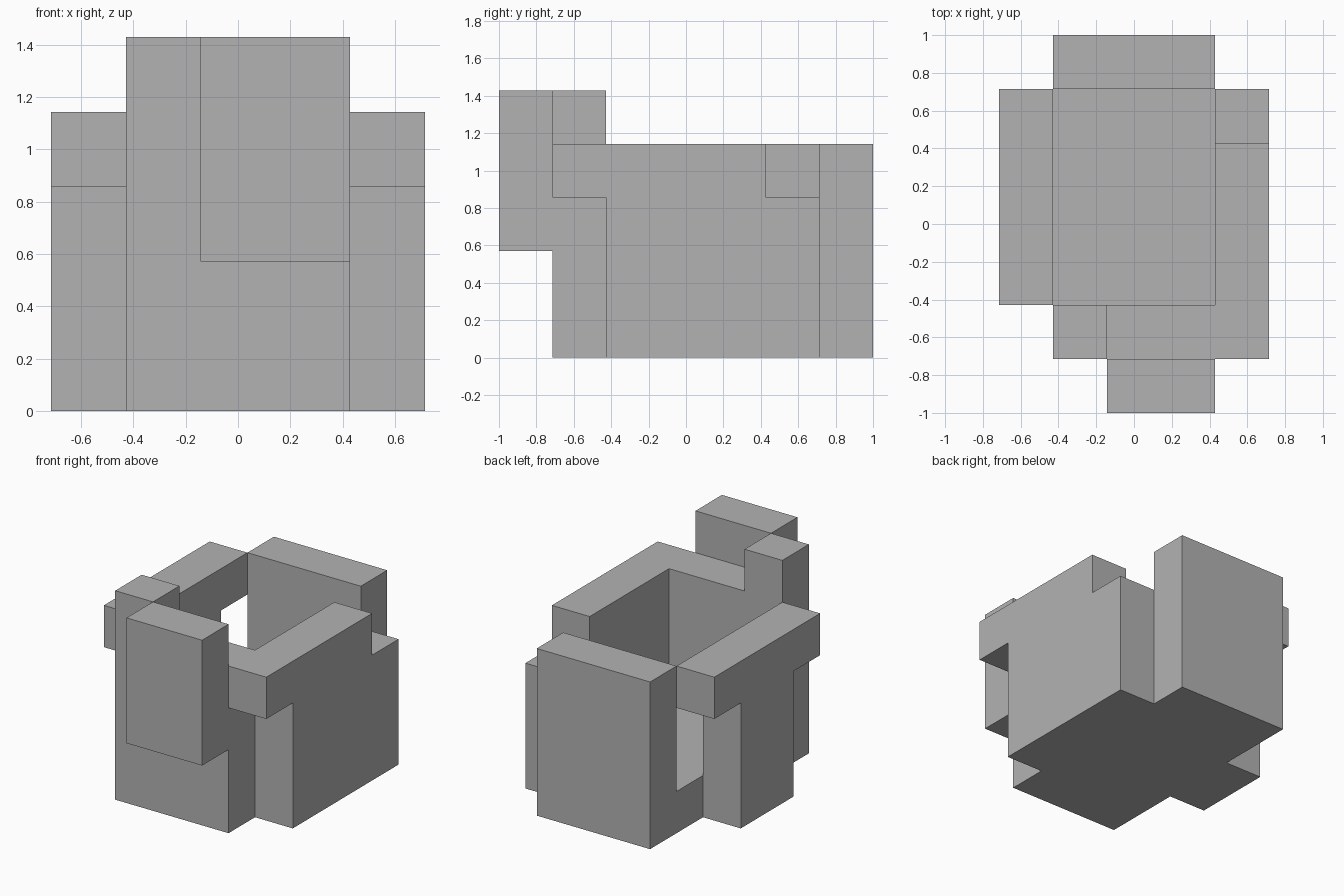
import bpy, bmesh

if "Cube" in bpy.data.objects:
    bpy.data.objects.remove(bpy.data.objects["Cube"])

U = 2 / 7  # size of one block

grey = bpy.data.materials.new("plain_grey")
grey.use_nodes = True
colour = (0.45, 0.45, 0.45, 1)
grey.diffuse_color = colour
grey.node_tree.nodes["Principled BSDF"].inputs["Base Color"].default_value = colour


def prism(name, axis, profile, start, end):
    """Extrude a profile, given in blocks, along the x or y axis."""
    def place(point, depth):
        a, z = point
        x, y = (depth, a) if axis == "x" else (a, depth)
        return (x * U, y * U, z * U)

    bm = bmesh.new()
    face = bm.faces.new([bm.verts.new(place(p, start)) for p in profile])
    grown = bmesh.ops.extrude_face_region(bm, geom=[face])
    shift = (end - start) * U
    bmesh.ops.translate(
        bm, vec=(shift, 0, 0) if axis == "x" else (0, shift, 0),
        verts=[g for g in grown["geom"] if isinstance(g, bmesh.types.BMVert)])
    bmesh.ops.recalc_face_normals(bm, faces=bm.faces)
    mesh = bpy.data.meshes.new(name)
    bm.to_mesh(mesh)
    bm.free()
    mesh.materials.append(grey)
    obj = bpy.data.objects.new(name, mesh)
    bpy.context.collection.objects.link(obj)


def rect(a0, a1, z0, z1):
    return [(a0, z0), (a1, z0), (a1, z1), (a0, z1)]


# Floor and back wall
prism("floor", "y", rect(-1.5, 1.5, 0, 1), -1.5, 2.5)
prism("back_wall", "y", rect(-1.5, 1.5, 0, 4), 2.5, 3.5)

# Front wall with a raised corner post, and the panel hung on its front
prism("front_wall", "y",
      [(-1.5, 0), (1.5, 0), (1.5, 4), (-0.5, 4), (-0.5, 5), (-1.5, 5)], -2.5, -1.5)
prism("front_panel", "y", rect(-0.5, 1.5, 2, 5), -3.5, -2.5)

# Left wall: top beam shifted towards the front
prism("left_wall", "x",
      [(-1.5, 0), (2.5, 0), (2.5, 3), (1.5, 3), (1.5, 4),
       (-2.5, 4), (-2.5, 3), (-1.5, 3)], 1.5, 2.5)

# Right wall: top beam overhanging a narrow pier at both ends
prism("right_wall", "x",
      [(-0.5, 0), (1.5, 0), (1.5, 3), (2.5, 3), (2.5, 4),
       (-1.5, 4), (-1.5, 3), (-0.5, 3)], -2.5, -1.5)
